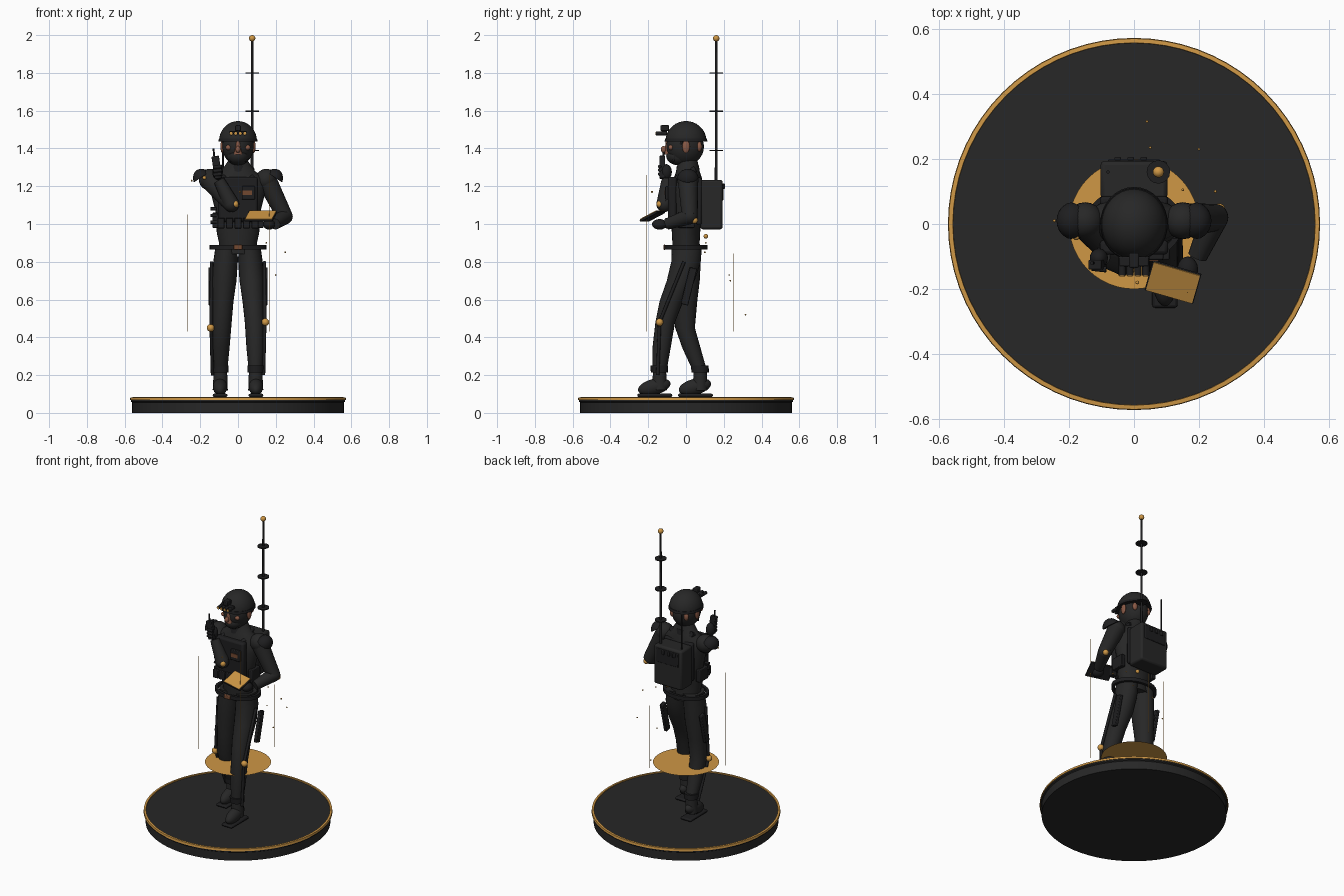
import bpy, bmesh, math, random
from mathutils import Vector, Matrix

if "Cube" in bpy.data.objects:
    bpy.data.objects.remove(bpy.data.objects["Cube"])
made = []


def material(name, rgb):
    m = bpy.data.materials.new(name)
    m.use_nodes = True
    m.diffuse_color = (*rgb, 1)
    m.node_tree.nodes["Principled BSDF"].inputs["Base Color"].default_value = (*rgb, 1)
    return m


FABRIC = material("charcoal fabric", (.02, .02, .02))
GEAR = material("black gear", (.013, .013, .014))
ORANGE = material("amber", (.62, .31, .06))
SKIN = material("skin", (.25, .1, .06))
COPPER = material("copper", (.17, .065, .03))


def finish(name, bm, mat, bevel=0):
    bmesh.ops.recalc_face_normals(bm, faces=bm.faces)
    me = bpy.data.meshes.new(name)
    bm.to_mesh(me)
    bm.free()
    ob = bpy.data.objects.new(name, me)
    me.materials.append(mat)
    bpy.context.collection.objects.link(ob)
    if bevel:
        b = ob.modifiers.new("bevel", "BEVEL")
        b.width, b.segments = bevel, 2
    made.append(ob)
    return ob


def place(loc, size, rot=(0, 0, 0)):
    r = Matrix.Rotation(rot[2], 4, 'Z') @ Matrix.Rotation(rot[1], 4, 'Y') @ Matrix.Rotation(rot[0], 4, 'X')
    return Matrix.Translation(loc) @ r @ Matrix.Diagonal((*size, 1))


def box(name, loc, size, mat=GEAR, rot=(0, 0, 0), bevel=.004):
    bm = bmesh.new()
    bmesh.ops.create_cube(bm, size=1, matrix=place(loc, size, rot))
    return finish(name, bm, mat, bevel)


def ball(name, loc, radii, mat=GEAR, rot=(0, 0, 0), seg=20, cut=None):
    bm = bmesh.new()
    bmesh.ops.create_uvsphere(bm, u_segments=seg, v_segments=seg // 2 + 2, radius=1)
    if cut is not None:  # keep only the cap above the cut
        bmesh.ops.bisect_plane(bm, geom=bm.verts[:] + bm.edges[:] + bm.faces[:],
                               plane_co=(0, 0, cut), plane_no=(0, 0, -1), clear_outer=True)
        bmesh.ops.holes_fill(bm, edges=bm.edges)
    if isinstance(radii, (int, float)):
        radii = (radii,) * 3
    bm.transform(place(loc, radii, rot))
    return finish(name, bm, mat)


def rod(name, a, b, r1, r2=None, mat=GEAR, seg=12):
    a, b = Vector(a), Vector(b)
    bm = bmesh.new()
    m = Matrix.Translation((a + b) / 2) @ (b - a).to_track_quat('Z', 'Y').to_matrix().to_4x4()
    bmesh.ops.create_cone(bm, cap_ends=True, segments=seg, radius1=r1,
                          radius2=r1 if r2 is None else r2, depth=(b - a).length, matrix=m)
    return finish(name, bm, mat)


def loft(name, rings, mat=FABRIC, seg=20, closed=False):
    """Skin elliptical rings given as (x, y, z, rx, ry)."""
    bm = bmesh.new()
    loops = [[bm.verts.new((x + rx * math.cos(t), y + ry * math.sin(t), z))
              for t in (2 * math.pi * i / seg for i in range(seg))] for x, y, z, rx, ry in rings]
    pairs = list(zip(loops, loops[1:] + loops[:1])) if closed else list(zip(loops, loops[1:]))
    for p, q in pairs:
        for i in range(seg):
            j = (i + 1) % seg
            bm.faces.new((p[i], p[j], q[j], q[i]))
    if not closed:
        bm.faces.new(loops[0])
        bm.faces.new(loops[-1])
    return finish(name, bm, mat)


# Display base, amber rim and floating disc
loft("base", [(0, 0, 0, .56, .56), (0, 0, .055, .56, .56), (0, 0, .06, .567, .567), (0, 0, .077, .567, .567)], FABRIC, 72)
loft("base_rim", [(0, 0, .068, .572, .572), (0, 0, .082, .57, .57), (0, 0, .083, .557, .557),
                  (0, 0, .07, .555, .555)], ORANGE, 72, True)
bm = bmesh.new()
bmesh.ops.create_circle(bm, cap_ends=True, segments=48, radius=.2, matrix=Matrix.Translation((0, 0, .4)))
finish("floating_disc", bm, ORANGE)

# Torso and neck
loft("torso", [(0, .005, .84, .1, .075), (0, 0, .9, .1, .072), (0, 0, .95, .112, .075), (0, 0, 1.07, .12, .08),
               (0, .005, 1.17, .145, .085), (0, .01, 1.24, .145, .075), (0, .01, 1.28, .09, .062),
               (0, .01, 1.34, .048, .05)], seg=28)
loft("collar", [(0, .01, 1.265, .075, .065), (0, .01, 1.31, .06, .058)], GEAR, 24)

# Vest, pouches and belt
box("vest_front", (0, -.072, 1.13), (.21, .045, .24), bevel=.012)
box("vest_back", (0, .07, 1.12), (.21, .03, .25), bevel=.01)
for i in range(5):
    box("front_pouch", ((i - 2) * .045, -.093, 1.005), (.038, .035, .055))
for i in range(3):
    rod("side_round", (-.145, -.04, 1.01 + i * .035), (-.115, -.04, 1.01 + i * .035), .009)
box("radio_pouch", (.055, -.1, 1.165), (.07, .02, .07))
box("chest_patch", (.05, -.111, 1.165), (.05, .006, .025), COPPER, bevel=0)
box("name_patch", (-.065, -.097, 1.165), (.045, .006, .022), COPPER, bevel=0)
loft("belt", [(0, 0, .865, .15, .115), (0, 0, .89, .15, .115), (0, 0, .89, .132, .098),
              (0, 0, .865, .132, .098)], GEAR, 36, True)
box("belt_buckle", (0, -.114, .877), (.045, .012, .027), COPPER)
for s in (-1, 1):
    rod("vest_strap", (s * .075, -.085, 1.22), (s * .07, .05, 1.29), .017)
    box("collar_patch", (s * .073, .005, 1.268), (.006, .05, .012), ORANGE, bevel=0)
    box("side_pouch", (s * .12, 0, 1.02), (.03, .09, .08))

# Legs, left one forward: knee offset, ankle offset along y
for side, s, knee, ankle, kz in (("left", 1, -.11, -.15, .48), ("right", -1, -.005, .065, .45)):
    mid = knee * .5
    loft(side + "_leg", [(s * .06, .005, .89, .058, .08), (s * .066, 0, .8, .065, .078),
                         (s * .073, mid * .5, .7, .065, .074), (s * .08, mid * 1.4, .59, .056, .063),
                         (s * .088, knee, kz, .052, .052), (s * .092, (knee + ankle) / 2, .34, .047, .048),
                         (s * .093, ankle + .01, .22, .036, .037)])
    loft(side + "_cuff", [(s * .093, ankle + .01, .215, .044, .046), (s * .093, ankle + .008, .25, .044, .047)], GEAR)
    rod(side + "_boot_shaft", (s * .094, ankle + .01, .12), (s * .093, ankle + .01, .23), .04, .035, FABRIC, 18)
    ball(side + "_boot", (s * .095, ankle - .018, .138), (.038, .088, .042), FABRIC, (math.radians(14), 0, 0))
    box(side + "_sole", (s * .095, ankle - .015, .093), (.078, .185, .018), bevel=.008)
    # Outer brace, knee joint and thigh holster
    kb = knee - .03
    rod(side + "_thigh_brace", (s * .14, -.01, .8), (s * .142, kb, kz), .009)
    rod(side + "_shin_brace", (s * .142, kb, kz), (s * .135, ankle, .2), .009)
    ball(side + "_knee_joint", (s * .145, kb, kz), .02, ORANGE)
    box(side + "_holster", (s * .145, .015, .67), (.022, .04, .2), rot=(math.radians(-14), 0, 0))

# Left arm holding the tablet; right arm folded up with a handset
arms = (("left", (.15, .01, 1.235), (.248, .02, 1.04), (.195, -.1, 1.0), (.165, -.14, .998), (.262, .045, 1.02)),
        ("right", (-.15, .01, 1.235), (-.035, -.115, 1.105), (-.1, -.1, 1.23), (-.108, -.105, 1.275), (-.015, -.138, 1.105)))
for side, sh, el, wr, hand, joint in arms:
    s = 1 if side == "left" else -1
    ball(side + "_shoulder", sh, .057, FABRIC)
    rod(side + "_upper_arm", sh, el, .054, .042, FABRIC, 20)
    ball(side + "_elbow", el, .042, FABRIC)
    rod(side + "_forearm", el, wr, .042, .03, FABRIC, 20)
    ball(side + "_glove", hand, (.032, .04, .028) if s > 0 else (.028, .03, .042), GEAR)
    ball(side + "_elbow_joint", joint, .018, ORANGE)
    ball(side + "_shoulder_pad", (s * .185, .01, 1.235), (.05, .058, .06), GEAR, (0, s * .6, 0), cut=.25)
ball("shoulder_light", (-.178, -.04, 1.245), .01, ORANGE)

tilt = (math.radians(27), 0, math.radians(-16))
box("tablet", (.12, -.178, 1.04), (.155, .105, .012), rot=tilt, bevel=.003)
box("tablet_screen", (.12, -.181, 1.047), (.148, .1, .004), ORANGE, tilt, 0)
box("handset", (-.112, -.125, 1.3), (.04, .03, .12), rot=(0, -.15, 0))
rod("handset_antenna", (-.125, -.12, 1.35), (-.13, -.12, 1.4), .005)
for i in range(3):
    rod("glove_finger", (-.13, -.135, 1.26 + i * .02), (-.085, -.14, 1.265 + i * .02), .009)

# Head with mask, nose, cheeks and ears
ball("head", (0, -.005, 1.41), (.083, .1, .1), FABRIC, seg=28)
ball("jaw", (0, -.035, 1.36), (.06, .07, .05), FABRIC)
rod("nose", (0, -.09, 1.37), (0, -.1, 1.44), .024, .008, SKIN)
ball("nose_tip", (0, -.118, 1.395), (.013, .015, .018), SKIN)
for s in (-1, 1):
    ball("cheek", (s * .05, -.08, 1.405), (.016, .014, .014), SKIN)
    ball("ear", (s * .083, 0, 1.41), (.01, .02, .034), SKIN)
    ball("nape_skin", (s * .05, .07, 1.41), (.017, .014, .026), SKIN)
    rod("chin_strap", (s * .085, -.015, 1.45), (s * .04, -.07, 1.33), .006)

# Helmet with raised four-tube goggles
ball("helmet", (0, 0, 1.44), (.1, .108, .105), FABRIC, seg=32, cut=.04)
loft("helmet_rim", [(0, 0, 1.436, .104, .114), (0, 0, 1.452, .101, .11)], GEAR, 32)
box("goggle_mount", (0, -.112, 1.508), (.03, .045, .03))
box("goggle_bridge", (0, -.115, 1.485), (.09, .03, .016))
for x in (-.036, -.012, .012, .036):
    rod("goggle_tube", (x, -.1, 1.48), (x, -.158, 1.48), .011)
    rod("goggle_lens", (x, -.157, 1.48), (x, -.161, 1.48), .008, mat=ORANGE)

# Backpack, masts
box("backpack", (0, .135, 1.103), (.205, .118, .262), FABRIC, bevel=.012)
box("backpack_flap", (0, .193, 1.17), (.16, .012, .09))
for x in (-.05, -.01, .03):
    box("backpack_clip", (x, .2, 1.2), (.02, .012, .03))
ball("backpack_light", (.06, .105, .935), .012, ORANGE)
rod("tall_mast", (.075, .16, 1.22), (.075, .16, 1.985), .008, .006)
ball("mast_tip", (.075, .16, 1.983), .017, ORANGE)
for z in (1.39, 1.597, 1.8):
    rod("mast_disc", (.075, .16, z - .003), (.075, .16, z + .003), .036, seg=16)
rod("short_mast", (-.08, .16, 1.22), (-.08, .16, 1.465), .005)

# Thin light beams and drifting sparks
for x, y, top in ((-.265, -.04, 1.05), (.165, -.21, 1.26), (.094, .25, .845)):
    rod("light_beam", (x, y, .43), (x, y, top), .0016, mat=ORANGE, seg=6)
random.seed(4)
for x, y, z in ((.04, .315, .52), (.2, .23, .73), (.25, .1, .85), (.05, .235, .7), (.15, .105, .9),
                (-.245, .01, 1.23), (.01, -.18, 1.17)):
    ball("spark", (x, y, z), random.uniform(.004, .006), ORANGE, seg=8)

# Smooth shading with sharp corners
bpy.ops.object.select_all(action='DESELECT')
for ob in made:
    ob.select_set(True)
bpy.context.view_layer.objects.active = made[0]
bpy.ops.object.shade_smooth_by_angle(angle=math.radians(40))
